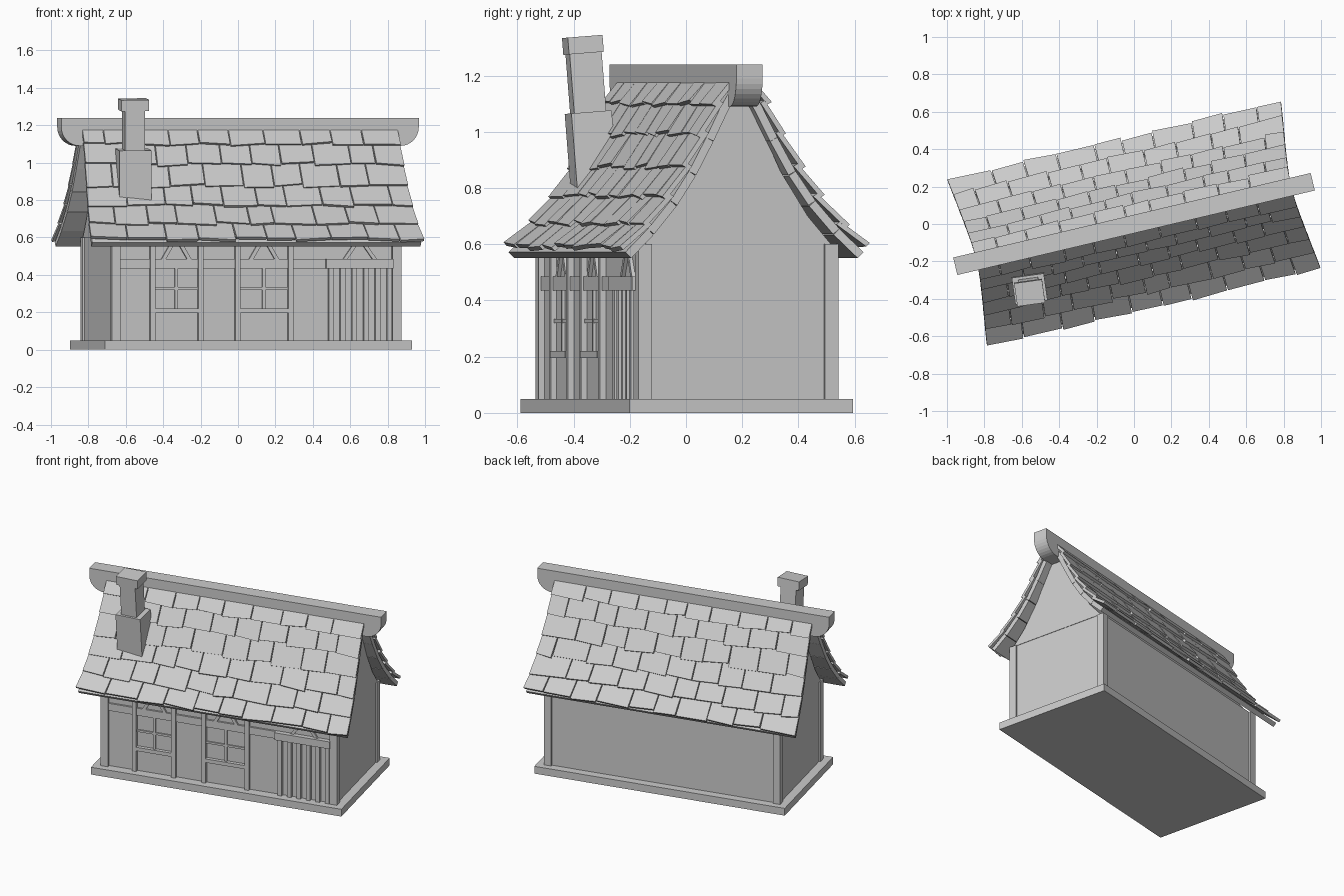
import bpy, bmesh, math, random
from mathutils import Matrix, Vector

if "Cube" in bpy.data.objects:
    bpy.data.objects.remove(bpy.data.objects["Cube"])

random.seed(4)
TURN = Matrix.Rotation(math.radians(13.3), 4, 'Z')   # whole house is turned on its plot
BODY = TURN @ Matrix.Translation((0.016, 0, 0))


def finish(name, bm, mat):
    bmesh.ops.recalc_face_normals(bm, faces=bm.faces)
    me = bpy.data.meshes.new(name)
    bm.to_mesh(me)
    bm.free()
    ob = bpy.data.objects.new(name, me)
    bpy.context.collection.objects.link(ob)
    ob.matrix_world = mat
    return ob


def add_hexa(bm, pts):
    # pts: bottom ring of four then top ring of four
    v = [bm.verts.new(p) for p in pts]
    for f in ((3, 2, 1, 0), (4, 5, 6, 7), (0, 1, 5, 4), (1, 2, 6, 5), (2, 3, 7, 6), (3, 0, 4, 7)):
        bm.faces.new([v[i] for i in f])


def box(name, x, y, z, mat=BODY):
    bm = bmesh.new()
    ring = [(x[0], y[0]), (x[1], y[0]), (x[1], y[1]), (x[0], y[1])]
    add_hexa(bm, [(a, b, h) for h in z for a, b in ring])
    return finish(name, bm, mat)


def prism(name, pts, axis, lo, hi, mat):
    # extrude a 2D outline (horizontal, z) along x or y
    bm = bmesh.new()
    put = (lambda p, d: (d, p[0], p[1])) if axis == 'x' else (lambda p, d: (p[0], d, p[1]))
    a = [bm.verts.new(put(p, lo)) for p in pts]
    b = [bm.verts.new(put(p, hi)) for p in pts]
    bm.faces.new(a)
    bm.faces.new(b[::-1])
    for i in range(len(pts)):
        j = (i + 1) % len(pts)
        bm.faces.new((a[i], a[j], b[j], b[i]))
    return finish(name, bm, mat)


# Plinth, walls and corner posts
box("plinth", (-0.843, 0.843), (-0.41, 0.408), (0, 0.05))
box("walls", (-0.785, 0.785), (-0.345, 0.352), (0.05, 0.6))
for sx in (-1, 1):
    for sy in (-1, 1):
        xs = sorted((sx * 0.747, sx * 0.795))
        ys = sorted((sy * 0.316, sy * 0.366))
        box("corner_post", xs, ys, (0.05, 0.6))

# Gable infill with curved sides
half = [(0.34, 0.6), (0.255, 0.7), (0.155, 0.86), (0.1, 0.98), (0.045, 1.11)]
outline = half + [(-a, b) for a, b in reversed(half)]
prism("gable", outline, 'x', -0.788, 0.788, BODY)

# Front timber frame
F = -0.366
for u in (-0.57, -0.306, -0.103, 0.189):
    box("front_post", (u - 0.014, u + 0.014), (F, -0.34), (0.05, 0.6))
box("front_rail", (-0.75, 0.75), (F + 0.008, -0.34), (0.435, 0.485))


def brace(u0, u1):
    w = 0.012
    prism("brace", [(u0 - w, 0.485), (u0 + w, 0.485), (u1 + w, 0.57), (u1 - w, 0.57)],
          'y', F + 0.008, -0.34, BODY)


# Windows with sill and glazing bars
for a, b in ((-0.556, -0.32), (-0.089, 0.175)):
    m = (a + b) / 2
    box("window_sill", (a, b), (F - 0.004, -0.34), (0.195, 0.22))
    box("window_mullion", (m - 0.008, m + 0.008), (F + 0.01, -0.34), (0.22, 0.435))
    box("window_bar", (a, b), (F + 0.012, -0.34), (0.32, 0.334))
    brace(m - 0.07, m - 0.02)
    brace(m + 0.07, m + 0.02)

# Slatted door and its lintel
box("door_lintel", (0.38, 0.75), (F - 0.012, -0.34), (0.435, 0.485))
for i in range(6):
    u = 0.41 + i * 0.064
    box("door_slat", (u - 0.013, u + 0.013), (F, -0.34), (0.05, 0.435))
brace(0.49, 0.55)
brace(0.65, 0.59)

# Roof profile (distance from ridge, height), one span per shingle row
PROF = [Vector(p) for p in ((0.025, 1.175), (0.075, 1.09), (0.13, 0.98), (0.195, 0.86),
                            (0.265, 0.755), (0.35, 0.655), (0.435, 0.572))]


def roof_point(u, t, n, side):
    i = max(0, min(5, int(math.floor(t))))
    d = PROF[i + 1] - PROF[i]
    p = PROF[i] + d * (t - i) + Vector((-d.y, d.x)).normalized() * n
    flare = 0.868 + 0.05 * (t / 6) ** 1.6
    return Vector((u * flare, side * p.x, p.y))


for side, label in ((-1, "front"), (1, "back")):
    # Deck boards under the shingles
    bm = bmesh.new()
    for i in range(6):
        e = 0.001
        add_hexa(bm, [roof_point(u, t, n, side) for n in (-0.03, 0)
                      for u, t in ((-0.985, i), (0.985, i), (0.985, i + 1 - e), (-0.985, i + 1 - e))])
    finish(label + "_roof_deck", bm, TURN)

    # Uneven shingles, row by row
    bm = bmesh.new()
    for row in range(6):
        cuts = [-1 + 2 * k / 10 for k in range(11)]
        shift = 0.05 if row % 2 else -0.05
        cuts = [cuts[0]] + [c + shift + random.uniform(-0.03, 0.03) for c in cuts[1:-1]] + [cuts[-1]]
        for a, b in zip(cuts, cuts[1:]):
            end = row + 1 + random.uniform(-0.06, 0.08)
            skew = random.uniform(-0.07, 0.07)
            lift = random.uniform(0.012, 0.02)
            top = row - 0.15 if row else 0.0
            corners = ((a + 0.003, top, 0.0), (b - 0.003, top, 0.0),
                       (b - 0.003, end + skew, lift), (a + 0.003, end - skew, lift))
            add_hexa(bm, [roof_point(u, t, n + h, side) for h in (0, 0.018) for u, t, n in corners])
    finish(label + "_shingles", bm, TURN)

# Ridge beam with rounded lower ends
arc = [(0.882 + 0.1 * math.sin(k * math.pi / 16), 1.19 - 0.1 * math.cos(k * math.pi / 16))
       for k in range(9)]
right = arc + [(0.982, 1.24)]
prism("ridge_beam", right + [(-a, b) for a, b in reversed(right)], 'y', -0.048, 0.048, TURN)

# Leaning chimney
lean = (Matrix.Translation((-0.558, -0.348, 1.07)) @ Matrix.Rotation(math.radians(4.5), 4, 'X')
        @ Matrix.Rotation(math.radians(8), 4, 'Z'))
for name, w, d, z in (("chimney_base", 0.173, 0.145, (-0.28, 0.0)),
                      ("chimney_shaft", 0.108, 0.115, (0.0, 0.22)),
                      ("chimney_cap", 0.15, 0.125, (0.21, 0.27))):
    box(name, (-w / 2, w / 2), (-d / 2, d / 2), z, lean)
